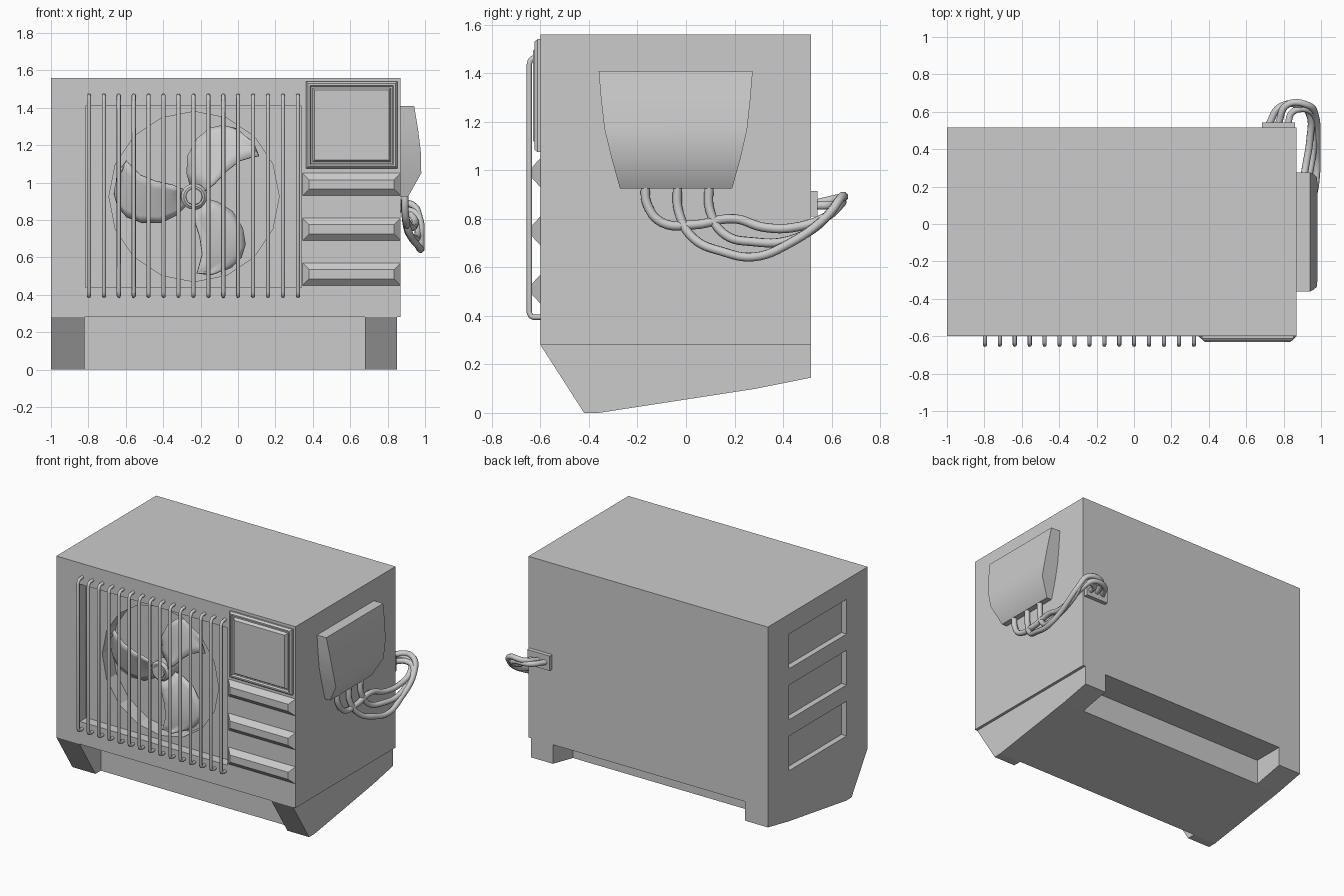
import bpy, bmesh, math
from mathutils import Vector

if "Cube" in bpy.data.objects:
    bpy.data.objects.remove(bpy.data.objects["Cube"])


def finish(name, bm, smooth=False):
    bmesh.ops.recalc_face_normals(bm, faces=bm.faces)
    me = bpy.data.meshes.new(name)
    bm.to_mesh(me)
    bm.free()
    ob = bpy.data.objects.new(name, me)
    bpy.context.collection.objects.link(ob)
    if smooth:
        bpy.context.view_layer.objects.active = ob
        bpy.ops.object.select_all(action='DESELECT')
        ob.select_set(True)
        bpy.ops.object.shade_smooth_by_angle(angle=math.radians(35))
    return ob


def loft(name, loops, smooth=False):
    """Closed solid through a list of loops with equal point counts."""
    bm = bmesh.new()
    rings = [[bm.verts.new(p) for p in loop] for loop in loops]
    n = len(rings[0])
    for a, b in zip(rings, rings[1:]):
        for i in range(n):
            bm.faces.new((a[i], a[(i + 1) % n], b[(i + 1) % n], b[i]))
    bm.faces.new(rings[0])
    bm.faces.new(rings[-1])
    return finish(name, bm, smooth)


def box(name, x0, x1, y0, y1, z0, z1):
    return loft(name, [[(x0, y0, z), (x1, y0, z), (x1, y1, z), (x0, y1, z)]
                       for z in (z0, z1)])


def side_prism(name, profile, x0, x1):
    return loft(name, [[(x, y, z) for y, z in profile] for x in (x0, x1)])


def front_panel(name, x0, x1, z0, z1, steps):
    """Stepped rectangular relief; steps are (inset, y)."""
    return loft(name, [[(x0 + d, y, z0 + d), (x1 - d, y, z0 + d),
                        (x1 - d, y, z1 - d), (x0 + d, y, z1 - d)] for d, y in steps])


def disc_stack(name, cx, cz, rings, sides, smooth=False):
    """Round part along y; rings are (radius, y)."""
    return loft(name, [[(cx + r * math.cos(math.tau * i / sides), y,
                         cz + r * math.sin(math.tau * i / sides)) for i in range(sides)]
                       for r, y in rings], smooth)


def cut(target, cutter):
    mod = target.modifiers.new("cut", 'BOOLEAN')
    mod.operation = 'DIFFERENCE'
    mod.solver = 'EXACT'
    mod.object = cutter
    bpy.context.view_layer.objects.active = target
    bpy.ops.object.modifier_apply(modifier=mod.name)
    bpy.data.objects.remove(cutter)


def tube(name, points, radius, curved=True):
    cu = bpy.data.curves.new(name, 'CURVE')
    cu.dimensions = '3D'
    cu.bevel_depth = radius
    cu.bevel_resolution = 2
    cu.resolution_u = 6
    cu.use_fill_caps = True
    if curved:
        sp = cu.splines.new('BEZIER')
        sp.bezier_points.add(len(points) - 1)
        for bp, p in zip(sp.bezier_points, points):
            bp.co = p
            bp.handle_left_type = bp.handle_right_type = 'AUTO'
    else:
        sp = cu.splines.new('POLY')
        sp.points.add(len(points) - 1)
        for sp_pt, p in zip(sp.points, points):
            sp_pt.co = (*p, 1)
    sp.use_smooth = True
    ob = bpy.data.objects.new(name, cu)
    bpy.context.collection.objects.link(ob)
    return ob


FX, FZ = -0.235, 0.925          # fan centre

# Housing with grille recess, fan well and side vents
body = box("housing", -1, 0.87, -0.6, 0.515, 0.28, 1.56)
cut(body, box("recess_cutter", -0.815, 0.34, -0.7, -0.53, 0.44, 1.41))
cut(body, disc_stack("well_cutter", FX, FZ, [(0.455, -0.65), (0.455, -0.42)], 16))
for i in range(3):
    z = 0.455 + i * 0.36
    cut(body, box("vent_cutter", -1.1, -0.96, -0.365, 0.28, z, z + 0.245))

# Base: two feet and the recessed plinth between them
foot = [(-0.6, 0.28), (-0.42, 0), (-0.36, 0), (0.29, 0.10), (0.515, 0.145), (0.515, 0.28)]
side_prism("left_foot", foot, -1, -0.82)
side_prism("right_foot", foot, 0.68, 0.85)
side_prism("plinth", [(-0.36, 0.28), (-0.36, 0), (0.29, 0.10), (0.29, 0.28)], -0.82, 0.68)

# Control panel and louvres
front_panel("control_panel", 0.364, 0.852, 1.075, 1.54,
            [(0, -0.59), (0, -0.612), (0.01, -0.625), (0.02, -0.625),
             (0.026, -0.612), (0.034, -0.612), (0.046, -0.63)])
for i in range(3):
    z = 0.45 + i * 0.24
    front_panel(f"louvre_{i + 1}", 0.345, 0.87, z, z + 0.12,
                [(0, -0.59), (0, -0.6), (0.035, -0.632)])

# Grille bars
bar = [(-0.59, 1.465), (-0.63, 1.463), (-0.642, 1.452), (-0.646, 1.435),
       (-0.646, 0.415), (-0.641, 0.4), (-0.63, 0.394), (-0.59, 0.394)]
for i in range(15):
    x = -0.797 + i * 0.0798
    tube(f"grille_bar_{i + 1}", [(x, y, z) for y, z in bar], 0.011, curved=False)

# Fan blades: rows of (radius, leading angle, trailing angle)
rows = [(0.04, 110, 20), (0.13, 107, 32), (0.22, 99, 38), (0.31, 87, 38),
        (0.375, 77, 34), (0.41, 68, 32), (0.425, 58, 42)]
for k in range(3):
    bm = bmesh.new()
    grid = []
    for r, lead, trail in rows:
        row = []
        for j in range(7):
            t = j / 6
            a = math.radians(lead + (trail - lead) * t + 120 * k)
            row.append(bm.verts.new((FX + r * math.cos(a), -0.46 - 0.07 * t, FZ + r * math.sin(a))))
        grid.append(row)
    for a, b in zip(grid, grid[1:]):
        for j in range(6):
            bm.faces.new((a[j], a[j + 1], b[j + 1], b[j]))
    blade = finish(f"fan_blade_{k + 1}", bm, True)
    solid = blade.modifiers.new("thickness", 'SOLIDIFY')
    solid.thickness = 0.012
    solid.offset = 0
disc_stack("fan_hub", FX, FZ, [(0.07, -0.41), (0.07, -0.53), (0.055, -0.545),
                               (0.045, -0.545), (0.042, -0.552)], 20, True)

# Side connection cover, narrowing towards the bottom
cover = [(1.41, 0.942, -0.36, 0.275), (1.29, 0.962, -0.35, 0.265), (1.17, 0.977, -0.336, 0.252),
         (1.05, 0.98, -0.307, 0.225), (0.925, 0.91, -0.272, 0.19)]
loft("side_cover", [[(0.86, a, z), (x, a, z), (x, b, z), (0.86, b, z)]
                    for z, x, a, b in cover], True)

# Rear cable plate and three cables
box("cable_plate", 0.685, 0.86, 0.51, 0.543, 0.81, 0.915)
cables = [
    [(0.893, -0.168, 0.95), (0.893, -0.16, 0.86), (0.9, -0.1, 0.785), (0.9, 0.03, 0.775),
     (0.9, 0.2, 0.8), (0.92, 0.32, 0.765), (0.94, 0.45, 0.765), (0.94, 0.58, 0.81),
     (0.89, 0.635, 0.86), (0.78, 0.625, 0.865), (0.72, 0.53, 0.86)],
    [(0.893, -0.035, 0.95), (0.893, -0.03, 0.83), (0.92, 0.03, 0.72), (0.96, 0.15, 0.665),
     (0.978, 0.28, 0.643), (0.978, 0.42, 0.695), (0.97, 0.58, 0.81), (0.93, 0.635, 0.882),
     (0.82, 0.638, 0.885), (0.77, 0.53, 0.86)],
    [(0.893, 0.095, 0.95), (0.893, 0.1, 0.83), (0.91, 0.16, 0.735), (0.94, 0.28, 0.705),
     (0.96, 0.42, 0.71), (0.96, 0.54, 0.77), (0.95, 0.6, 0.835), (0.89, 0.615, 0.855),
     (0.84, 0.59, 0.855), (0.825, 0.53, 0.855)],
]
for i, pts in enumerate(cables):
    tube(f"cable_{i + 1}", pts, 0.019)
